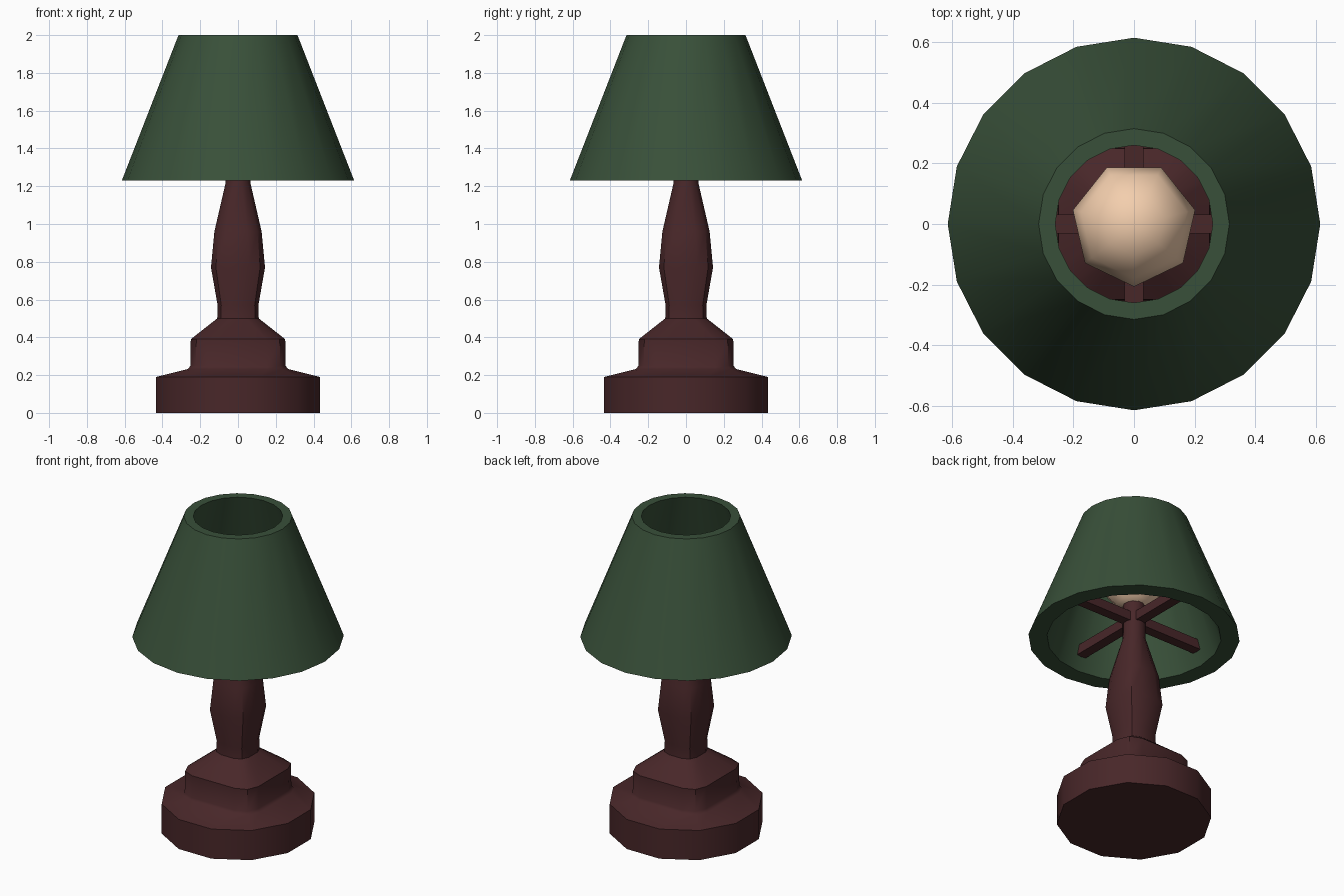
import bpy, bmesh, math

if "Cube" in bpy.data.objects:
    bpy.data.objects.remove(bpy.data.objects["Cube"])


def material(name, rgb):
    m = bpy.data.materials.new(name)
    m.diffuse_color = (*rgb, 1)
    m.use_nodes = True
    m.node_tree.nodes["Principled BSDF"].inputs["Base Color"].default_value = m.diffuse_color
    return m


WOOD = material("dark_red_wood", (0.065, 0.020, 0.022))
GREEN = material("green_fabric", (0.040, 0.080, 0.041))
GLOW = material("warm_glass", (0.90, 0.62, 0.42))


def finish(name, bm, mat, angle=40):
    bmesh.ops.recalc_face_normals(bm, faces=bm.faces)
    me = bpy.data.meshes.new(name)
    bm.to_mesh(me)
    bm.free()
    me.materials.append(mat)
    ob = bpy.data.objects.new(name, me)
    bpy.context.collection.objects.link(ob)
    bpy.ops.object.select_all(action='DESELECT')
    ob.select_set(True)
    bpy.context.view_layer.objects.active = ob
    bpy.ops.object.shade_smooth_by_angle(angle=math.radians(angle))
    return ob


def loft(bm, rings, closed=False):
    loops = [[bm.verts.new(p) for p in ring] for ring in rings]
    pairs = list(zip(loops, loops[1:]))
    if closed:
        pairs.append((loops[-1], loops[0]))
    else:
        bm.faces.new(loops[0])
        bm.faces.new(loops[-1])
    for a, b in pairs:
        for i in range(len(a)):
            j = (i + 1) % len(a)
            bm.faces.new((a[i], a[j], b[j], b[i]))


# Twelve-point section: half width h, side point fraction s, corner fraction c
ROUND, SQUARE, SOFT = (0.268, 0.732), (0.6, 0.883), (0.4, 0.82)


def section(h, z, shape):
    s, c = shape
    pts = []
    for k in range(4):
        co, si = round(math.cos(k * math.pi / 2)), round(math.sin(k * math.pi / 2))
        for x, y in ((1, -s), (1, s), (c, c)):
            pts.append((h * (x * co - y * si), h * (x * si + y * co), z))
    return pts


# Turned stand: round foot, square plinth, soft-square stem, neck
bm = bmesh.new()
loft(bm, [section(*r) for r in (
    (0.435, 0, ROUND), (0.435, 0.19, ROUND), (0.265, 0.232, SQUARE),
    (0.252, 0.25, SQUARE), (0.25, 0.39, SQUARE), (0.11, 0.50, SOFT),
    (0.108, 0.57, SOFT), (0.143, 0.77, SOFT), (0.125, 0.96, SOFT),
    (0.065, 1.22, ROUND), (0.062, 1.45, ROUND))])
finish("stand", bm, WOOD)

# Shade: thick-walled 20-sided cone ring
bm = bmesh.new()
profile = ((0.615, 1.23), (0.315, 2.0), (0.26, 2.0), (0.507, 1.23))
loft(bm, [[(r * math.cos(i * math.tau / 20), r * math.sin(i * math.tau / 20), z)
           for i in range(20)] for r, z in profile], closed=True)
finish("shade", bm, GREEN)

# Cross of bars holding the shade
for name, sx, sy in (("support_bar_x", 0.98, 0.064), ("support_bar_y", 0.064, 0.98)):
    bm = bmesh.new()
    bmesh.ops.create_cube(bm, size=1)
    bmesh.ops.scale(bm, vec=(sx, sy, 0.06), verts=bm.verts)
    bmesh.ops.translate(bm, vec=(0, 0, 1.345), verts=bm.verts)
    finish(name, bm, WOOD)

# Seven-sided bulb, one corner towards the front
bm = bmesh.new()
bmesh.ops.create_uvsphere(bm, u_segments=7, v_segments=6, radius=0.207)
front = min((v for v in bm.verts if abs(v.co.z) < 0.01), key=lambda v: v.co.y).co
turn = -math.pi / 2 - math.atan2(front.y, front.x)
for v in bm.verts:
    x, y = v.co.x, v.co.y
    v.co.x = x * math.cos(turn) - y * math.sin(turn)
    v.co.y = x * math.sin(turn) + y * math.cos(turn)
    v.co.z += 1.63
finish("bulb", bm, GLOW, 80)
